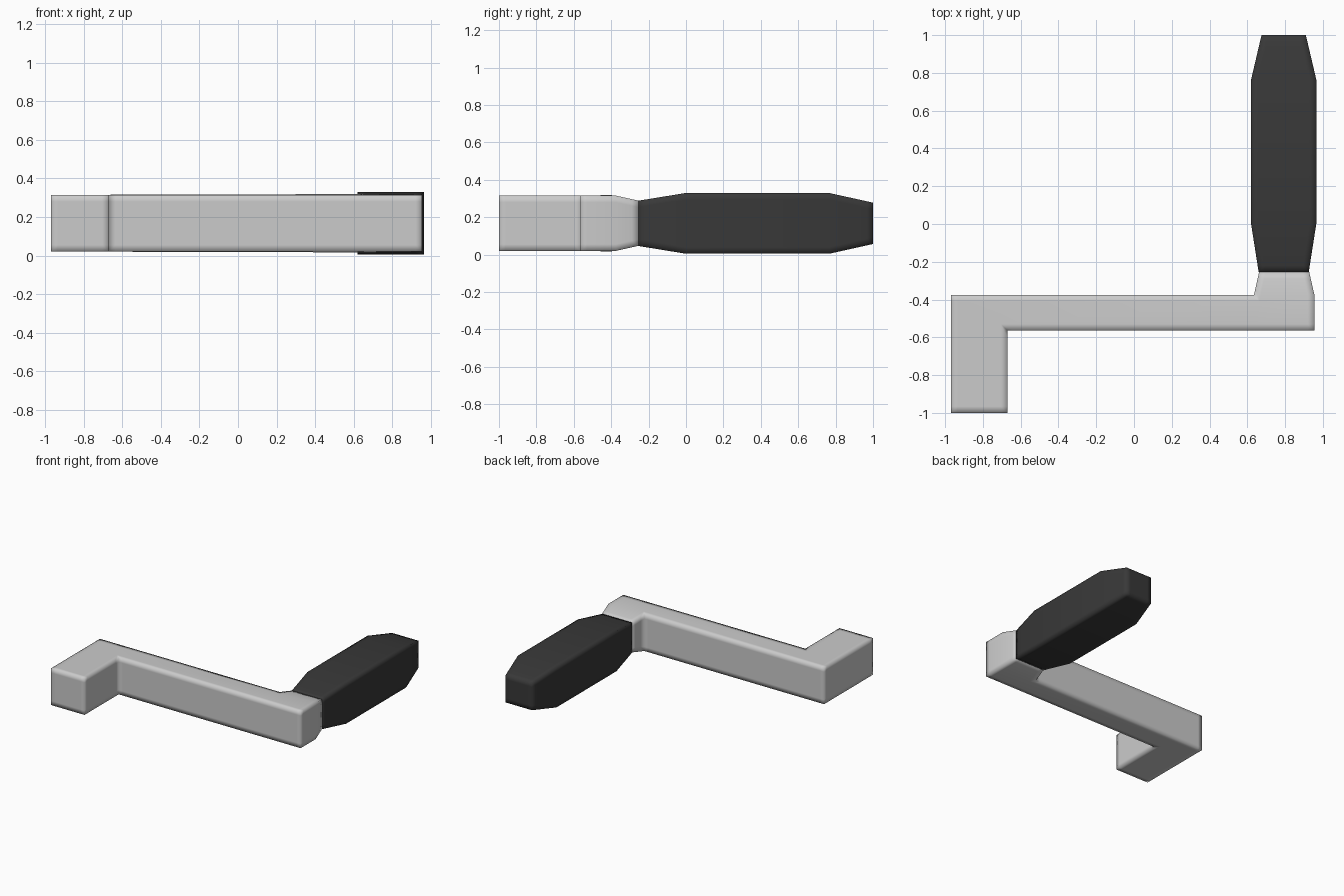
import bpy, bmesh
from mathutils import Vector

if "Cube" in bpy.data.objects:
    bpy.data.objects.remove(bpy.data.objects["Cube"])

Z = 0.167  # height of the centre line


def section(x0, x1, y, z0, z1):
    return [(x0, y, z0), (x1, y, z0), (x1, y, z1), (x0, y, z1)]


def start(bm, corners):
    return bm.faces.new([bm.verts.new(c) for c in corners])


def extrude(bm, face, offset, sx=1.0, sz=1.0):
    face = bmesh.ops.extrude_discrete_faces(bm, faces=[face])["faces"][0]
    c = face.calc_center_median()
    for v in face.verts:
        d = v.co - c
        v.co = c + Vector((d.x * sx, d.y, d.z * sz)) + Vector(offset)
    return face


def side(bm, direction):
    # the face lying furthest along a direction
    bm.normal_update()
    d = Vector(direction)
    faces = [f for f in bm.faces if f.normal.dot(d) > 0.9]
    return max(faces, key=lambda f: f.calc_center_median().dot(d))


def finish(bm, name, colour=None, width=0.035):
    bmesh.ops.recalc_face_normals(bm, faces=bm.faces[:])
    mesh = bpy.data.meshes.new(name)
    bm.to_mesh(mesh)
    bm.free()
    for p in mesh.polygons:
        p.use_smooth = True
    obj = bpy.data.objects.new(name, mesh)
    bpy.context.collection.objects.link(obj)
    # support loops: square corners with softly shaded edges
    b = obj.modifiers.new("edge_loops", 'BEVEL')
    b.width, b.segments, b.profile = width, 2, 1.0
    b.limit_method, b.angle_limit = 'ANGLE', 0.6
    if colour:
        mat = bpy.data.materials.new(name + "_colour")
        mat.diffuse_color = colour
        mat.use_nodes = True
        mat.node_tree.nodes["Principled BSDF"].inputs["Base Color"].default_value = mat.diffuse_color
        mesh.materials.append(mat)
    return obj


# metal crank: mounting block, arm, elbow and tapered neck
bm = bmesh.new()
base = start(bm, section(-0.97, -0.67, -0.375, 0.02, 0.315))
corner = extrude(bm, base, (0, -0.19, 0))
extrude(bm, corner, (0, -0.435, 0))
bmesh.ops.contextual_create(bm, geom=[e for e in bm.edges if e.is_boundary])
bmesh.ops.recalc_face_normals(bm, faces=bm.faces[:])
arm = next(f for f in bm.faces if f.normal.x > 0.9
           and f.calc_center_median().y > -0.56)
arm = extrude(bm, arm, (1.305, 0, 0))
extrude(bm, arm, (0.32, 0, 0))
bm.normal_update()
top = max((f for f in bm.faces if f.normal.y > 0.9),
          key=lambda f: f.calc_center_median().x)
extrude(bm, top, (0, 0.12, 0), 0.83, 0.82)
finish(bm, "crank_arm")

# dark grip: square bar tapered at both ends
bm = bmesh.new()
end = start(bm, section(0.66, 0.925, -0.255, 0.046, 0.288))
bmesh.ops.reverse_faces(bm, faces=[end])
f = extrude(bm, end, (0, 0.255, 0), 0.345 / 0.265, 0.325 / 0.242)
f = extrude(bm, f, (0, 0.765, 0))
extrude(bm, f, (0, 0.235, 0), 0.68, 0.68)
bmesh.ops.contextual_create(bm, geom=[e for e in bm.edges if e.is_boundary])
finish(bm, "grip", (0.04, 0.04, 0.04, 1))
